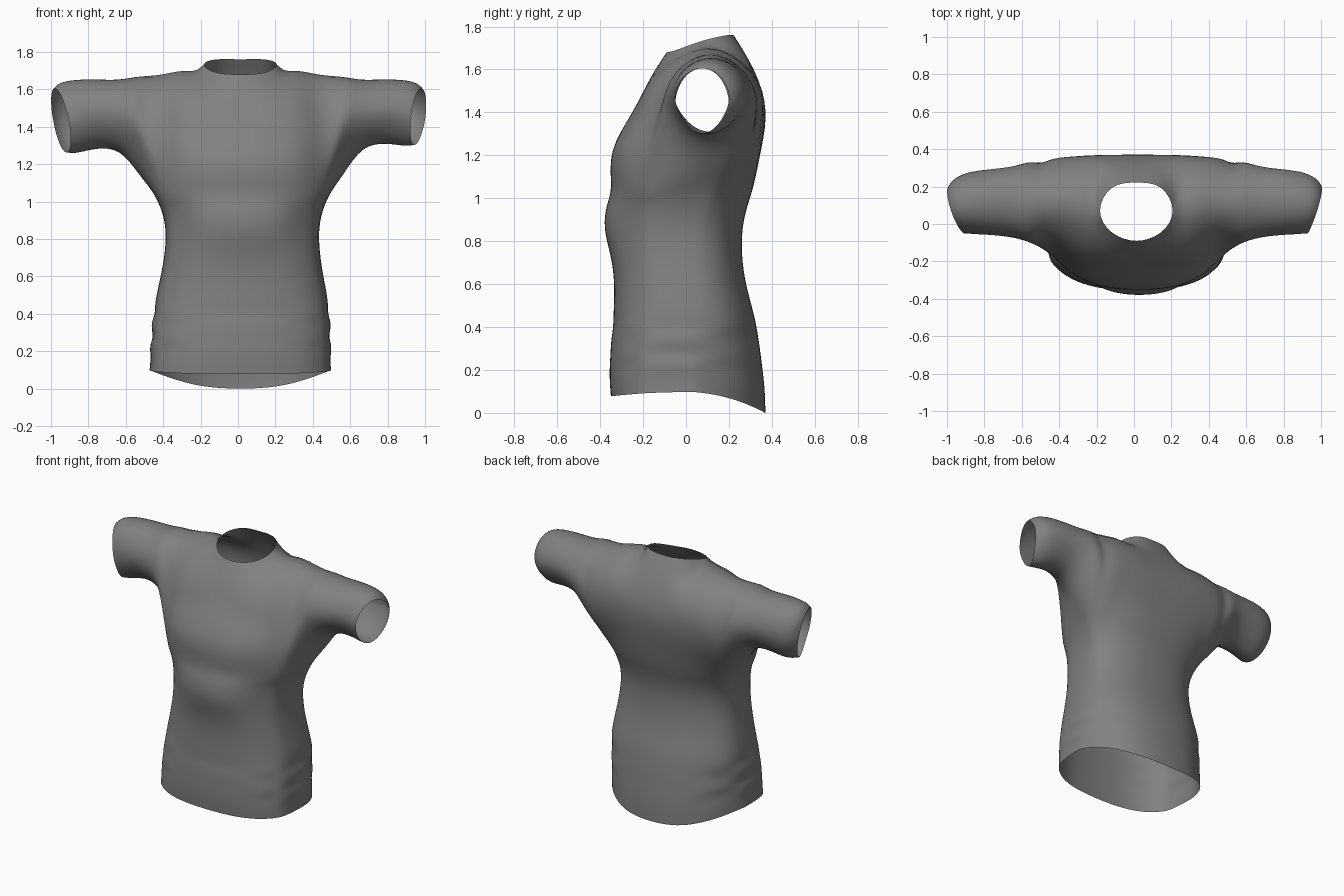
import bpy, bmesh
from math import sin, cos, exp, radians, pi
from mathutils import Vector

cube = bpy.data.objects.get("Cube")
if cube:
    bpy.data.objects.remove(cube, do_unlink=True)

HALF = 12        # steps from front centre to back centre
ARM_F, ARM_B = 4, 8   # columns where the armhole starts and ends

# Torso rows: height, half width, front y, back y, y of widest point
TORSO = [(.10, .485, -.35, .37, 0), (.17, .481, -.355, .367, 0),
         (.23, .479, -.355, .36, 0), (.28, .477, -.352, .352, 0),
         (.34, .474, -.348, .342, 0), (.40, .469, -.34, .33, 0),
         (.47, .46, -.337, .313, .01), (.60, .435, -.334, .28, .01),
         (.73, .415, -.338, .262, .01), (.86, .412, -.344, .264, .02),
         (.97, .438, -.343, .288, .05), (1.06, .483, -.34, .315, .08)]

# Chest and back rows: centre (y, z), then armhole edge (x, y, z)
FRONT = [((-.343, 1.22), (.46, -.165, 1.22)), ((-.25, 1.40), (.45, -.135, 1.38)),
         ((-.165, 1.56), (.43, -.06, 1.56))]
BACK = [((.352, 1.24), (.46, .30, 1.22)), ((.37, 1.42), (.46, .345, 1.39)),
        ((.315, 1.60), (.45, .297, 1.57))]

# Neck edges, centre outwards, and the shared shoulder seam
NECK_F = [(0, -.09, 1.68), (.13, -.045, 1.69)]
NECK_B = [(0, .22, 1.76), (.13, .195, 1.76)]
SEAM = [(.195, .07, 1.732), (.30, .10, 1.704), (.43, .11, 1.681)]

# Sleeve rings: x, front y, back y, bottom z, top z, cuff tilt
SLEEVE = [(.55, -.11, .332, 1.15, 1.664, 0), (.65, -.075, .31, 1.27, 1.652, 0),
          (.77, -.06, .293, 1.295, 1.653, .2), (.87, -.055, .275, 1.283, 1.648, .6),
          (.925, -.052, .24, 1.28, 1.632, 1), (.955, -.05, .20, 1.283, 1.605, 1)]


def power(v, p):
    return abs(v) ** p * (1 if v >= 0 else -1)


def torso_row(z, w, front, back, mid):
    row = []
    low = max(0, 1 - (z - .1) / .35)
    belly = .035 * exp(-((z - .88) / .15) ** 2)
    for j in range(HALF + 1):
        a = pi * j / HALF
        c = cos(a)
        x = w * power(sin(a), .88 - .04 * low) if 0 < j < HALF else 0
        if c > 0:
            y = mid + c ** (.66 - .06 * low) * (front - mid) - belly * max(0, cos(2 * a))
        else:
            y = mid + abs(c) ** (.85 + .3 * low) * (back - mid)
        # gathered folds near the hem
        if .2 < z < .45:
            x *= 1 + .012 * cos(55 * z + 1.1 * j)
        # the hem dips at front and back
        dip = (.16 if y < 0 else .7) * y * y * low
        row.append((x, y, z - dip))
    return row


def panel_row(centre, edge):
    row = []
    for j in range(ARM_F + 1):
        u = j / ARM_F
        row.append((edge[0] * u, centre[0] + (edge[1] - centre[0]) * u ** 2.8,
                    centre[1] + (edge[2] - centre[1]) * u))
    return row


def sleeve_ring(x, front, back, low, high, tilt):
    ring = []
    for k in range(12):
        a = radians(30 * (k - 2))
        # rings are narrower towards the underarm
        half = (back - front) / 2 * (1 - .15 * max(0, cos(a)))
        ring.append((x + tilt * (.04 * sin(a) - .025 * cos(a)),
                     (front + back) / 2 + half * sin(a),
                     (low + high) / 2 - (high - low) / 2 * cos(a)))
    return ring


def settle(p, side):
    # slight offset of the body and droop of one sleeve
    x = p[0] * side
    droop = .02 * max(0, min(1, (p[0] - .5) / .4)) * max(0, min(1, (1.6 - p[2]) / .2))
    shift = .013 + .015 * sin(min(1, p[2] / 1.65) * pi)
    return Vector((x + shift * max(0, 1 - x * x) + droop / 2, p[1], p[2] + droop * side))


bm = bmesh.new()


def strip(a, b, flip, closed=False):
    n = len(a)
    for i in range(n if closed else n - 1):
        k = (i + 1) % n
        f = [a[i], a[k], b[k], b[i]]
        bm.faces.new(f[::-1] if flip else f)


def build_half(side):
    def add(points):
        return [bm.verts.new(settle(p, side)) for p in points]
    flip = side < 0
    rows = [add(torso_row(*t)) for t in TORSO]
    for a, b in zip(rows, rows[1:]):
        strip(a, b, flip)
    arm = rows[-1]
    seam = add(SEAM)
    # front and back panels up to the shoulder seam
    front = [arm[:ARM_F + 1]] + [add(panel_row(*r)) for r in FRONT] + [add(NECK_F) + seam]
    back = [arm[:ARM_B - 1:-1]] + [add(panel_row(*r)) for r in BACK] + [add(NECK_B) + seam]
    for panel, turn in ((front, flip), (back, not flip)):
        for a, b in zip(panel, panel[1:]):
            strip(a, b, turn)
    # sleeve grown from the armhole loop
    ring = arm[ARM_F:ARM_B + 1] + [r[-1] for r in back[1:4]] + [seam[-1]]
    ring += [r[-1] for r in front[3:0:-1]]
    for s in SLEEVE:
        nxt = add(sleeve_ring(*s))
        strip(ring, nxt, flip, True)
        ring = nxt


def smoothed(v):
    # where subdivision will carry a cage point
    if v.is_boundary:
        ends = [e.other_vert(v).co for e in v.link_edges if e.is_boundary]
        return (4 * v.co + sum(ends, Vector())) / 6
    n = len(v.link_edges)
    near = sum((e.other_vert(v).co for e in v.link_edges), Vector())
    far = sum((l.link_loop_next.link_loop_next.vert.co for l in v.link_loops), Vector())
    return (n * n * v.co + 4 * near + far) / (n * (n + 5))


for side in (1, -1):
    build_half(side)
bmesh.ops.remove_doubles(bm, verts=bm.verts, dist=.0005)
bmesh.ops.recalc_face_normals(bm, faces=bm.faces)

# push the cage out so the smoothed cloth passes through the points
goals = [(v, v.co.copy()) for v in bm.verts]
for _ in range(3):
    steps = [(v, goal - smoothed(v)) for v, goal in goals]
    for v, step in steps:
        v.co += step

# settle the hem on the ground
low = min(smoothed(v).z for v in bm.verts)
for v in bm.verts:
    if v.co.z < .3:
        v.co.z -= low * (1 - max(0, v.co.z) / .3)

mesh = bpy.data.meshes.new("shirt")
bm.to_mesh(mesh)
bm.free()
shirt = bpy.data.objects.new("shirt", mesh)
bpy.context.collection.objects.link(shirt)

cloth = bpy.data.materials.new("grey cloth")
cloth.use_nodes = True
colour = (.22, .22, .22, 1)
cloth.diffuse_color = colour
bsdf = next(n for n in cloth.node_tree.nodes if n.type == 'BSDF_PRINCIPLED')
bsdf.inputs["Base Color"].default_value = colour
bsdf.inputs["Roughness"].default_value = .9
mesh.materials.append(cloth)
for p in mesh.polygons:
    p.use_smooth = True

sub = shirt.modifiers.new("smooth cloth", 'SUBSURF')
sub.levels = sub.render_levels = 2
